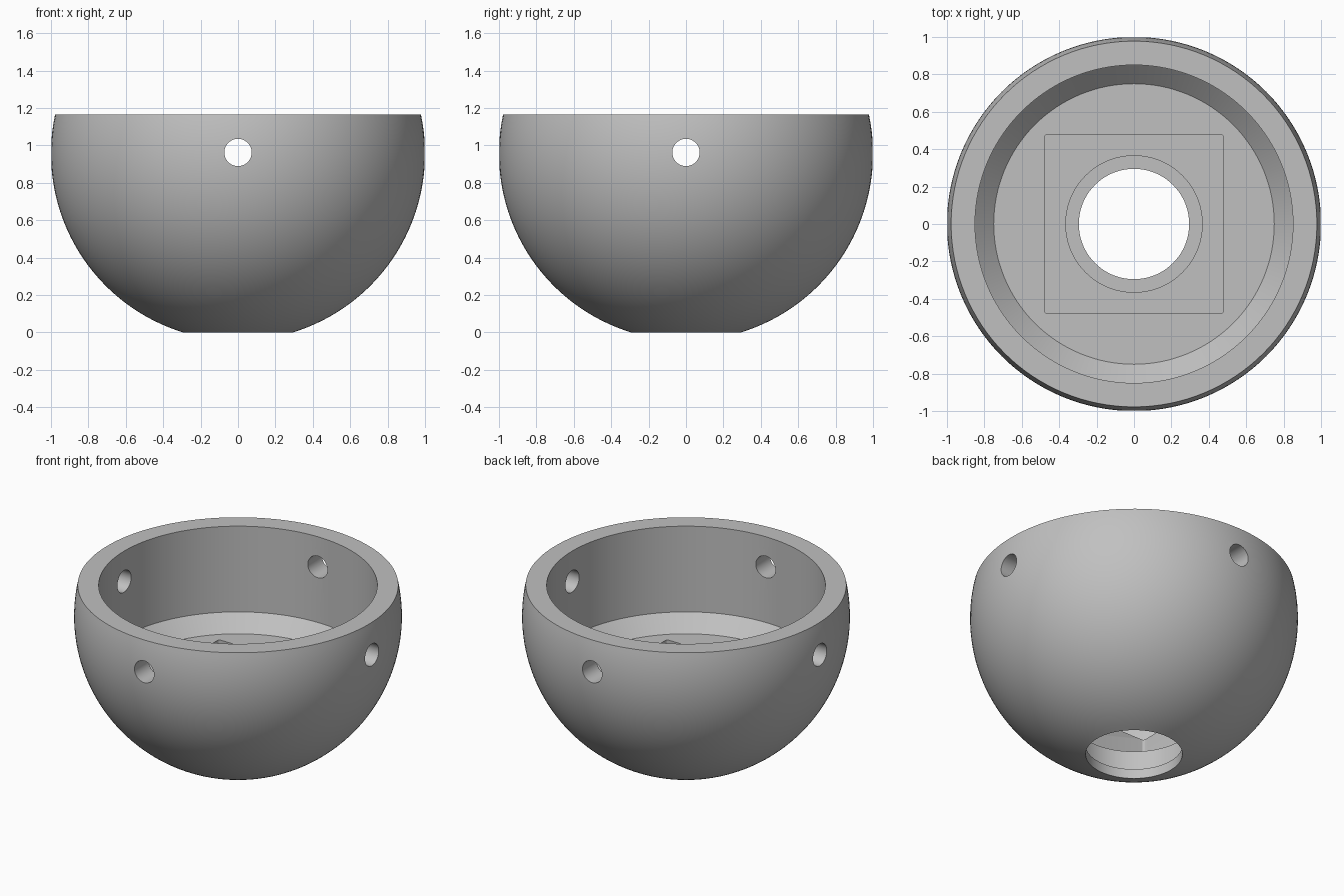
import bpy, bmesh, math
from mathutils import Matrix, Vector

cube = bpy.data.objects.get("Cube")
if cube:
    bpy.data.objects.remove(cube, do_unlink=True)

CENTRE_Z = 0.956   # height of the ball's centre
RIM_Z = 1.165
OPENING_R = 0.295  # hole in the base
SEGMENTS = 128

grey = bpy.data.materials.new("plain grey")
grey.use_nodes = True
colour = (0.53, 0.53, 0.53, 1)
grey.diffuse_color = colour
grey.node_tree.nodes["Principled BSDF"].inputs["Base Color"].default_value = colour


def make_object(name, bm):
    bmesh.ops.recalc_face_normals(bm, faces=bm.faces)
    mesh = bpy.data.meshes.new(name)
    bm.to_mesh(mesh)
    bm.free()
    mesh.materials.append(grey)
    obj = bpy.data.objects.new(name, mesh)
    bpy.context.collection.objects.link(obj)
    return obj


def lathe(name, profile):
    """Spin a closed (radius, height) outline around the z axis."""
    bm = bmesh.new()
    verts = [bm.verts.new((r, 0, z)) for r, z in profile]
    edges = [bm.edges.new((a, b)) for a, b in zip(verts, verts[1:] + verts[:1])]
    bmesh.ops.spin(bm, geom=verts + edges, cent=(0, 0, 0), axis=(0, 0, 1),
                   angle=math.tau, steps=SEGMENTS, use_merge=True)
    bmesh.ops.remove_doubles(bm, verts=bm.verts, dist=1e-5)
    return make_object(name, bm)


def cut(target, cutter):
    cutter.hide_render = True
    mod = target.modifiers.new("cut", 'BOOLEAN')
    mod.operation = 'DIFFERENCE'
    mod.solver = 'EXACT'
    mod.object = cutter
    bpy.context.view_layer.objects.active = target
    bpy.ops.object.modifier_apply(modifier=mod.name)
    bpy.data.objects.remove(cutter, do_unlink=True)


# Bowl: truncated ball outside; bore, sloped step, floor and counterbore inside
start = -math.acos(OPENING_R)
end = math.asin(RIM_Z - CENTRE_Z)
steps = 48
outer = []
for i in range(steps + 1):
    a = start + (end - start) * i / steps
    outer.append((math.cos(a), CENTRE_Z + math.sin(a)))
outer[0] = (OPENING_R, 0)
outer[-1] = (outer[-1][0], RIM_Z)
inner = [(0.85, RIM_Z), (0.85, 0.588), (0.75, 0.487),
         (0.365, 0.487), (0.365, 0.065), (OPENING_R, 0.065)]
bowl = lathe("bowl", outer + inner)

# Square pocket in the floor, with slightly rounded corners
bm = bmesh.new()
bmesh.ops.create_cube(bm, size=1)
bmesh.ops.scale(bm, vec=(0.956, 0.956, 0.4), verts=bm.verts)
bmesh.ops.translate(bm, vec=(0, 0, 0.43), verts=bm.verts)
uprights = [e for e in bm.edges
            if abs(e.verts[0].co.z - e.verts[1].co.z) > 0.1]
bmesh.ops.bevel(bm, geom=uprights, offset=0.015, segments=4,
                profile=0.5, affect='EDGES')
cut(bowl, make_object("pocket_cutter", bm))

# Cross holes through the wall, along x and along y
for axis in (Vector((1, 0, 0)), Vector((0, 1, 0))):
    turn = Vector((0, 0, 1)).rotation_difference(axis).to_matrix().to_4x4()
    bm = bmesh.new()
    bmesh.ops.create_cone(bm, cap_ends=True, segments=48,
                          radius1=0.073, radius2=0.073, depth=2.4,
                          matrix=Matrix.Translation((0, 0, 0.962)) @ turn)
    cut(bowl, make_object("hole_cutter", bm))

# Smooth curves, crisp edges
bpy.ops.object.select_all(action='DESELECT')
bowl.select_set(True)
bpy.context.view_layer.objects.active = bowl
bpy.ops.object.shade_smooth_by_angle(angle=math.radians(30))
